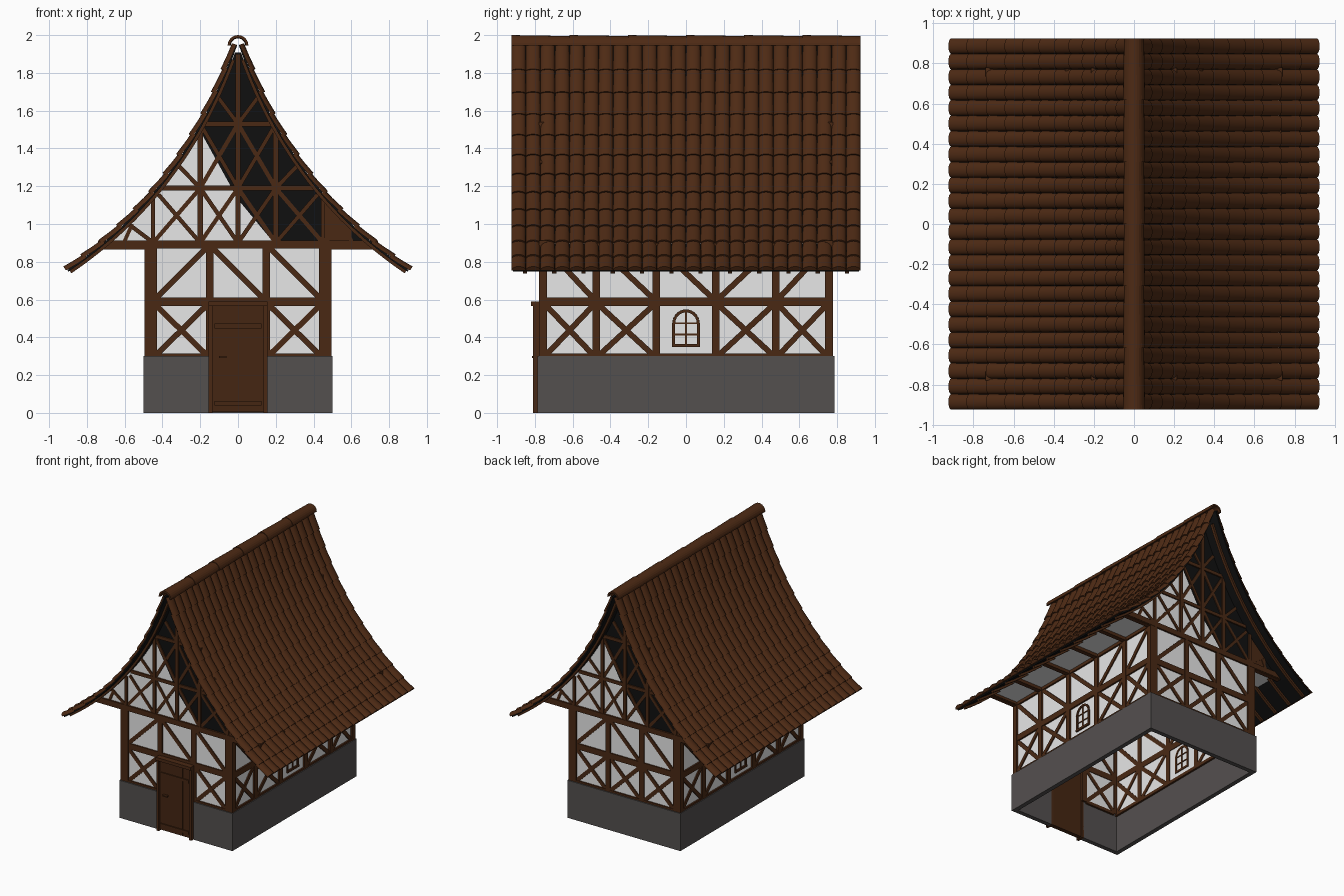
import bpy, bmesh, math
from mathutils import Matrix, Vector

if "Cube" in bpy.data.objects:
    bpy.data.objects.remove(bpy.data.objects["Cube"])


def mat(name, c):
    m = bpy.data.materials.new(name)
    m.diffuse_color = (*c, 1)
    m.use_nodes = True
    m.node_tree.nodes["Principled BSDF"].inputs["Base Color"].default_value = m.diffuse_color
    return m


TIMBER = mat("timber brown", (0.068, 0.022, 0.007))
TILE = mat("tile brown", (0.075, 0.023, 0.007))
PLASTER = mat("white plaster", (0.8, 0.8, 0.8))
STONE = mat("grey stone", (0.088, 0.08, 0.078))
BLACK = mat("black boarding", (0.005, 0.005, 0.005))
DOOR = mat("door brown", (0.06, 0.019, 0.006))


def finish(bm, name, material, recalc=True):
    if recalc:
        bmesh.ops.recalc_face_normals(bm, faces=bm.faces)
    me = bpy.data.meshes.new(name)
    bm.to_mesh(me)
    bm.free()
    me.materials.append(material)
    ob = bpy.data.objects.new(name, me)
    bpy.context.collection.objects.link(ob)
    return ob


def prism(bm, poly, d0, d1, rot=0):
    """Extrude a (u, z) outline from depth d0 to d1 on the wall turned by rot degrees."""
    R = Matrix.Rotation(math.radians(rot), 3, 'Z')
    a, b = [[bm.verts.new(R @ Vector((u, -d, z))) for u, z in poly] for d in (d0, d1)]
    bm.faces.new(a)
    bm.faces.new(b[::-1])
    n = len(poly)
    for i in range(n):
        bm.faces.new((a[i], b[i], b[(i + 1) % n], a[(i + 1) % n]))


def rect(bm, u0, u1, z0, z1, d0, d1, rot=0):
    prism(bm, [(u0, z0), (u1, z0), (u1, z1), (u0, z1)], d0, d1, rot)


def beam(bm, p, q, w, d0, d1, rot=0):
    p, q = Vector(p), Vector(q)
    t = (q - p).normalized()
    n = Vector((-t.y, t.x)) * w / 2
    prism(bm, [p + n, q + n, q - n, p - n], d0, d1, rot)


# Roof curve: quadratic Bezier from ridge to eave, with inward offset
P0, P1, P2 = Vector((0.04, 1.96)), Vector((0.2975, 1.195)), Vector((0.925, 0.775))


def roof(t, off=0.0):
    p = P0 * (1 - t) ** 2 + P1 * 2 * t * (1 - t) + P2 * t * t
    d = ((P1 - P0) * (1 - t) + (P2 - P1) * t).normalized()
    return p + Vector((-d.y, d.x)) * off


# Stone base, front split by the doorway
bm = bmesh.new()
for s in (-1, 1):
    rect(bm, min(s * 0.5, s * 0.15), max(s * 0.5, s * 0.15), 0, 0.3, 0.75, 0.785)
rect(bm, -0.5, 0.5, 0, 0.3, 0.75, 0.785, 180)
for r in (90, 270):
    rect(bm, -0.75, 0.75, 0, 0.3, 0.465, 0.5, r)
finish(bm, "stone_base", STONE)

# Plaster walls and the ceiling that forms the eaves soffit
bm = bmesh.new()
for s in (-1, 1):
    rect(bm, min(s * 0.48, s * 0.14), max(s * 0.48, s * 0.14), 0.3, 0.9, 0.74, 0.765)
rect(bm, -0.14, 0.14, 0.58, 0.9, 0.74, 0.765)
rect(bm, -0.48, 0.48, 0.3, 0.9, 0.74, 0.765, 180)
for r in (90, 270):
    rect(bm, -0.75, 0.75, 0.3, 0.9, 0.455, 0.48, r)
rect(bm, -0.72, 0.72, 0.89, 0.9, -0.76, 0.76)
finish(bm, "plaster_walls", PLASTER)

# Gable panels: white on one part, black on the other, turned 180 degrees at the back
edge = [p for p in (roof(i / 40, -0.04) for i in range(41)) if p.y > 0.905 and p.x > 0.005]
right = [(p.x, p.y) for p in edge]
left = [(-x, z) for x, z in right]
xe = right[-1][0] + 0.01
split = [(0.19, 0.9), (0.0, 1.13), (-0.21, 1.51)]
white, black, brown = bmesh.new(), bmesh.new(), bmesh.new()
for r in (0, 180):
    prism(white, [(-xe, 0.9)] + split + [p for p in left if p[1] < 1.51], 0.74, 0.765, r)
    prism(black, split[::-1] + [(xe, 0.9)] + right[::-1] + [p for p in left if p[1] >= 1.51],
          0.74, 0.765, r)
    prism(brown, [(0.46, 0.91), (0.6, 0.91), (0.6, 0.99), (0.46, 1.12)], 0.765, 0.768, r)
finish(white, "gable_plaster", PLASTER)
finish(black, "gable_boarding", BLACK)
finish(brown, "gable_patch", TIMBER)

# Timber frame of the end walls and gables
bm = bmesh.new()
for r in (0, 180):
    I, O, D = 0.735, 0.777, 0.773
    for s in (-1, 1):
        beam(bm, (s * 0.462, 0.3), (s * 0.462, 0.9), 0.066, I, O, r)
        beam(bm, (s * 0.15, 0.3), (s * 0.15, 0.9), 0.04, I, O, r)
        # panels beside the door
        a, b = s * 0.43, s * 0.17
        beam(bm, (a, 0.31), (b, 0.565), 0.03, I, D, r)
        beam(bm, (a, 0.565), (b, 0.31), 0.03, I, D - 0.001, r)
        beam(bm, (a, 0.61), (b, 0.87), 0.03, I, D, r)
        rect(bm, min(a, b), max(a, b), 0.29, 0.315, I, O - 0.001, r)
        # gable posts
        beam(bm, (s * 0.2, 0.9), (s * 0.2, 1.54), 0.028, I, O, r)
        beam(bm, (s * 0.45, 0.9), (s * 0.45, 1.14), 0.022, I, O, r)
        # gable crosses and short braces
        for u0, u1, z0, z1 in ((0, 0.2, 0.9, 1.19), (0, 0.2, 1.19, 1.53), (0.2, 0.45, 0.9, 1.19)):
            u = (u0 + u1) / 2
            z = (z0 + z1) / 2
            beam(bm, (s * u0, z0), (s * (u1 if u1 < 0.4 else 0.42), z1 if u1 < 0.4 else 1.155),
                 0.022, I, D, r)
            beam(bm, (s * u0, z1), (s * u1, z0), 0.022, I, D - 0.001, r)
        beam(bm, (s * 0.2, 1.19), (s * 0.335, 1.33), 0.022, I, D, r)
        beam(bm, (s * 0.46, 0.91), (s * 0.58, 1.0), 0.022, I, D, r)
        beam(bm, (s * 0.6, 0.91), (s * 0.56, 1.0), 0.02, I, D - 0.001, r)
        beam(bm, (0, 1.53), (s * 0.105, 1.67), 0.022, I, D, r)
    beam(bm, (-0.13, 0.87), (0.13, 0.61), 0.03, I, D, r)
    rect(bm, -0.49, 0.49, 0.565, 0.612, I, O - 0.002, r)
    rect(bm, -0.74, 0.74, 0.87, 0.912, I, O + 0.002, r)
    beam(bm, (-0.41, 1.19), (0.41, 1.19), 0.026, I, O - 0.002, r)
    beam(bm, (-0.2, 1.53), (0.2, 1.53), 0.026, I, O - 0.002, r)
    beam(bm, (0, 0.9), (0, 1.9), 0.028, I, O, r)
    if r:  # back wall has a third cross instead of the door
        rect(bm, -0.15, 0.15, 0.29, 0.315, I, O - 0.001, r)
        beam(bm, (-0.13, 0.31), (0.13, 0.565), 0.03, I, D, r)
        beam(bm, (-0.13, 0.565), (0.13, 0.31), 0.03, I, D - 0.001, r)
finish(bm, "end_timber_frame", TIMBER)

# Timber frame of the long walls, with soffit joists
bm = bmesh.new()
posts = [-0.757, -0.475, -0.158, 0.158, 0.475, 0.757]
for r in (90, 270):
    I, O, D = 0.45, 0.494, 0.489
    for u in posts:
        beam(bm, (u, 0.3), (u, 0.9), 0.04, I, O, r)
        rect(bm, u - 0.018, u + 0.018, 0.865, 0.9, 0.49, 0.735, r)
    for z0, z1 in ((0.29, 0.315), (0.565, 0.612), (0.865, 0.905)):
        rect(bm, -0.76, 0.76, z0, z1, I, O - 0.001, r)
    for k, (a, b) in enumerate(zip(posts, posts[1:])):
        a, b = a + 0.02, b - 0.02
        if k != 2:
            beam(bm, (a, 0.31), (b, 0.565), 0.03, I, D, r)
            beam(bm, (a, 0.565), (b, 0.31), 0.03, I, D - 0.001, r)
        if k > 2:
            a, b = b, a
        beam(bm, (b, 0.61), (a, 0.87), 0.03, I, D, r)
finish(bm, "side_timber_frame", TIMBER)

# Arched windows: frame and glazing bars
bm = bmesh.new()
for r in (90, 270):
    arch = [(0.065 * math.cos(math.pi * i / 12), 0.475 + 0.065 * math.sin(math.pi * i / 12))
            for i in range(13)]
    path = [(0.065, 0.36)] + arch + [(-0.065, 0.36)]
    for p, q in zip(path, path[1:]):
        beam(bm, p, q, 0.016, 0.45, 0.488, r)
    rect(bm, -0.073, 0.073, 0.348, 0.365, 0.45, 0.492, r)
    rect(bm, -0.005, 0.005, 0.36, 0.54, 0.45, 0.486, r)
    for z in (0.415, 0.475):
        rect(bm, -0.065, 0.065, z - 0.004, z + 0.004, 0.45, 0.485, r)
finish(bm, "arched_windows", TIMBER)

# Door: frame, planks and battens
bm = bmesh.new()
for s in (-1, 1):
    beam(bm, (s * 0.145, 0), (s * 0.145, 0.58), 0.02, 0.75, 0.81)
rect(bm, -0.155, 0.155, 0.565, 0.59, 0.75, 0.82)
finish(bm, "door_frame", TIMBER)
bm = bmesh.new()
for i in range(4):
    rect(bm, -0.134 + i * 0.0675, -0.069 + i * 0.0675, 0.015, 0.565, 0.76, 0.795)
rect(bm, -0.134, 0.134, 0.005, 0.565, 0.755, 0.788)
for z in (0.05, 0.46):
    rect(bm, -0.125, 0.125, z - 0.012, z + 0.012, 0.79, 0.803)
rect(bm, -0.1, -0.06, 0.29, 0.3, 0.79, 0.815)
finish(bm, "door", DOOR)

# Roof boarding and rafters following the curve
boards, rafters = bmesh.new(), bmesh.new()
N = 16
for s in (-1, 1):
    def strip(t0, t1, o0, o1):
        ts = [t0 + (t1 - t0) * i / N for i in range(N + 1)]
        pts = [roof(t, o0) for t in ts] + [roof(t, o1) for t in ts[::-1]]
        return [(s * p.x, p.y) for p in pts]
    prism(boards, strip(0, 0.995, -0.027, -0.038), -0.915, 0.915)
    for i in range(12):
        y = -0.8525 + 0.155 * i
        prism(rafters, strip(0.05, 0.99, -0.037, -0.054), y - 0.011, y + 0.011)
finish(boards, "roof_boarding", BLACK)
finish(rafters, "rafters", TIMBER)

# Barrel roof tiles: overlapping courses on both slopes
bm = bmesh.new()
COLS, ROWS, SEG = 24, 12, 8
pitch = 1.85 / COLS
for s in (-1, 1):
    for r in range(ROWS):
        stations = [(r / ROWS, -0.034), ((r + 0.5) / ROWS, -0.030), ((r + 1.12) / ROWS, -0.024)]
        if r == ROWS - 1:
            stations[-1] = (1.0, -0.025)
        for c in range(COLS):
            yc = -0.925 + pitch * (c + 0.5)
            rings = []
            for t, base in stations + [stations[-1]]:
                ring = []
                for k in range(SEG + 1):
                    a = math.pi * k / SEG
                    p = roof(t, base + 0.025 * math.sin(a))
                    ring.append(bm.verts.new((s * p.x, yc - pitch / 2 * math.cos(a), p.y)))
                rings.append(ring)
            for A, B in zip(rings[:2], rings[1:3]):
                for k in range(SEG):
                    q = (A[k], B[k], B[k + 1], A[k + 1])
                    bm.faces.new(q if s > 0 else q[::-1]).smooth = True
            bm.faces.new(rings[3] if s > 0 else rings[3][::-1])
finish(bm, "roof_tiles", TILE, recalc=False)

# Ridge caps: tapered half-round tiles
bm = bmesh.new()
for i in range(6):
    y0 = -0.925 + i * 1.85 / 6
    rings = []
    for y, rad in ((y0, 0.055), (y0 + 1.85 / 6, 0.05)):
        ro = [(rad * math.cos(math.pi * k / 12), 1.945 + rad * math.sin(math.pi * k / 12)) for k in range(13)]
        ri = [(x * 0.75, 1.945 + (z - 1.945) * 0.75) for x, z in ro[::-1]]
        rings.append([bm.verts.new((x, y, z)) for x, z in ro + ri])
    A, B = rings
    bm.faces.new(A)
    bm.faces.new(B[::-1])
    for k in range(26):
        bm.faces.new((A[k], B[k], B[(k + 1) % 26], A[(k + 1) % 26]))
finish(bm, "ridge_caps", TILE)
